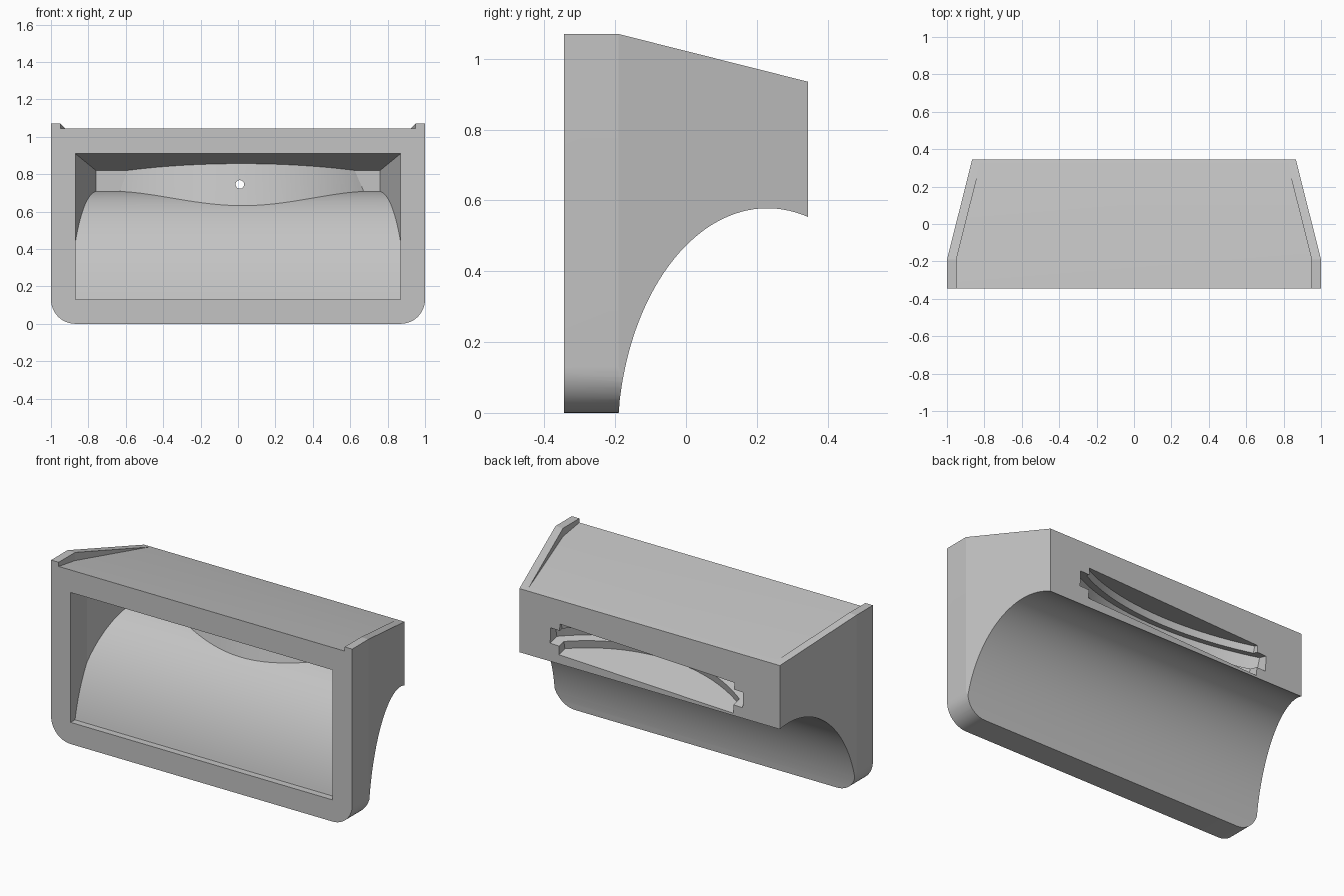
import bpy, bmesh, math
from mathutils import Matrix, Vector

if "Cube" in bpy.data.objects:
    bpy.data.objects.remove(bpy.data.objects["Cube"], do_unlink=True)

BEND = -0.19          # depth at which the sides and top begin to slope
BACK = 0.345
SLOPE = 0.252


def prism(name, pts, axis, lo, hi, matrix=Matrix()):
    """Extrude a 2D outline along one axis; the outline uses the other two."""
    def place(p, t):
        u, v = p
        return Vector({"x": (t, u, v), "y": (u, t, v), "z": (u, v, t)}[axis])
    bm = bmesh.new()
    a = [bm.verts.new(matrix @ place(p, lo)) for p in pts]
    b = [bm.verts.new(matrix @ place(p, hi)) for p in pts]
    bm.faces.new(a)
    bm.faces.new(b)
    for i in range(len(pts)):
        j = (i + 1) % len(pts)
        bm.faces.new((a[i], a[j], b[j], b[i]))
    bmesh.ops.recalc_face_normals(bm, faces=bm.faces)
    mesh = bpy.data.meshes.new(name)
    bm.to_mesh(mesh)
    bm.free()
    ob = bpy.data.objects.new(name, mesh)
    bpy.context.collection.objects.link(ob)
    return ob


def cut(target, cutter):
    """Subtract the cutter from the target and discard the cutter."""
    mod = target.modifiers.new("cut", "BOOLEAN")
    mod.operation = "DIFFERENCE"
    mod.solver = "EXACT"
    mod.object = cutter
    bpy.context.view_layer.objects.active = target
    bpy.ops.object.modifier_apply(modifier=mod.name)
    bpy.data.objects.remove(cutter, do_unlink=True)


def taper(target, x, slope):
    """Shave both sides so the width narrows toward the back."""
    for s in (1, -1):
        pts = [(s * (x + 0.2 * slope), BEND - 0.2), (s * (x - 0.7 * slope), BEND + 0.7),
               (s * 1.5, BEND + 0.7), (s * 1.5, BEND - 0.2)]
        cut(target, prism("side_cutter", pts, "z", -0.5, 1.5))


def arch(offset, y):
    """Height of the arched underside, thickened by an offset."""
    u = (y - 0.23) / (0.424 + offset)
    return -0.082 + (0.66 + offset) * math.sqrt(max(0, 1 - u * u))


def span(a, b, n):
    return [a + (b - a) * i / n for i in range(n + 1)]


def eased(a, b, n):
    """Samples that crowd toward the steep start of the arch."""
    return [a + (b - a) * (i / n) ** 1.8 for i in range(n + 1)]


# Housing: front outline with rounded lower corners
R = 0.13
corner = [(1 - R + R * math.sin(t), R - R * math.cos(t)) for t in span(0, math.pi / 2, 14)]
outline = corner + [(1, 1.07), (-1, 1.07)] + [(-x, z) for x, z in reversed(corner)]
housing = prism("housing", outline, "y", -BACK, BACK)
taper(housing, 1, SLOPE)

# Sloped top
roof = [(BEND - 0.2, 1.07 + 0.2 * SLOPE), (BEND + 0.7, 1.07 - 0.7 * SLOPE),
        (BEND + 0.7, 1.5), (BEND - 0.2, 1.5)]
cut(housing, prism("roof_cutter", roof, "x", -1.5, 1.5))

# Arched underside
under = [(BEND, -0.2), (BEND, 0)]
under += [(y, arch(0, y)) for y in eased(-0.187, 0.45, 48)] + [(0.45, -0.2)]
cut(housing, prism("arch_cutter", under, "x", -1.5, 1.5))

# Recessed top panel that leaves a thin rim on each side
fall = (1.045 - 0.937) / (2 * BACK)
panel = [(-0.5, 1.045 + (0.5 - BACK) * fall), (0.5, 0.937 - (0.5 - BACK) * fall),
         (0.5, 1.3), (-0.5, 1.3)]
recess = prism("panel_cutter", panel, "x", -0.95, 0.95)
taper(recess, 0.95, SLOPE)
cut(housing, recess)

# Frame for the curved back slot: leaning with the roof, slightly rolled
tilt = (Matrix.Translation((0.02, BACK, 0.68))
        @ Matrix.Rotation(-math.atan(SLOPE), 4, "X")
        @ Matrix.Rotation(math.radians(-2), 4, "Y"))


def bowed(name, radius, half, back, lo, hi):
    """Block whose front side is an arc bulging forward."""
    pts = [(x, 0.87 - math.sqrt(radius ** 2 - x * x)) for x in span(-half, half, 48)]
    return prism(name, pts + [(half, back), (-half, back)], "z", lo, hi, tilt)


# Front cavity with a bowed wall standing in it
inner = [(-0.5, 0.13), (-0.304, 0.13)]
inner += [(y, arch(0.13, y)) for y in eased(-0.302, 0.21, 48)]
inner += [(0.21, 0.82), (BEND, 0.91), (-0.5, 0.91)]
cavity = prism("cavity_cutter", inner, "x", -0.87, 0.87)
taper(cavity, 0.87, 0.275)
cut(cavity, bowed("bowed_wall", 1.2, 0.9, 0.3, -0.6, 0.6))
cut(housing, cavity)

# Back pocket with a deeper groove across its middle
cut(housing, bowed("pocket_cutter", 1.08, 0.58, 0.12, -0.09, 0.09))
cut(housing, bowed("groove_cutter", 1.13, 0.64, 0.12, -0.04, 0.05))

# Small hole through the bowed wall
ring = [(0.01 + 0.023 * math.cos(t), 0.745 + 0.023 * math.sin(t))
        for t in span(0, 2 * math.pi, 24)[:-1]]
cut(housing, prism("hole_cutter", ring, "y", -0.1, 0.2))

# Plain grey finish
grey = bpy.data.materials.new("plain_grey")
grey.use_nodes = True
colour = (0.55, 0.55, 0.55, 1)
grey.diffuse_color = colour
grey.node_tree.nodes["Principled BSDF"].inputs["Base Color"].default_value = colour
housing.data.materials.clear()
housing.data.materials.append(grey)
for face in housing.data.polygons:
    face.material_index = 0

bpy.ops.object.select_all(action="DESELECT")
housing.select_set(True)
bpy.context.view_layer.objects.active = housing
bpy.ops.object.shade_smooth_by_angle(angle=math.radians(12))
